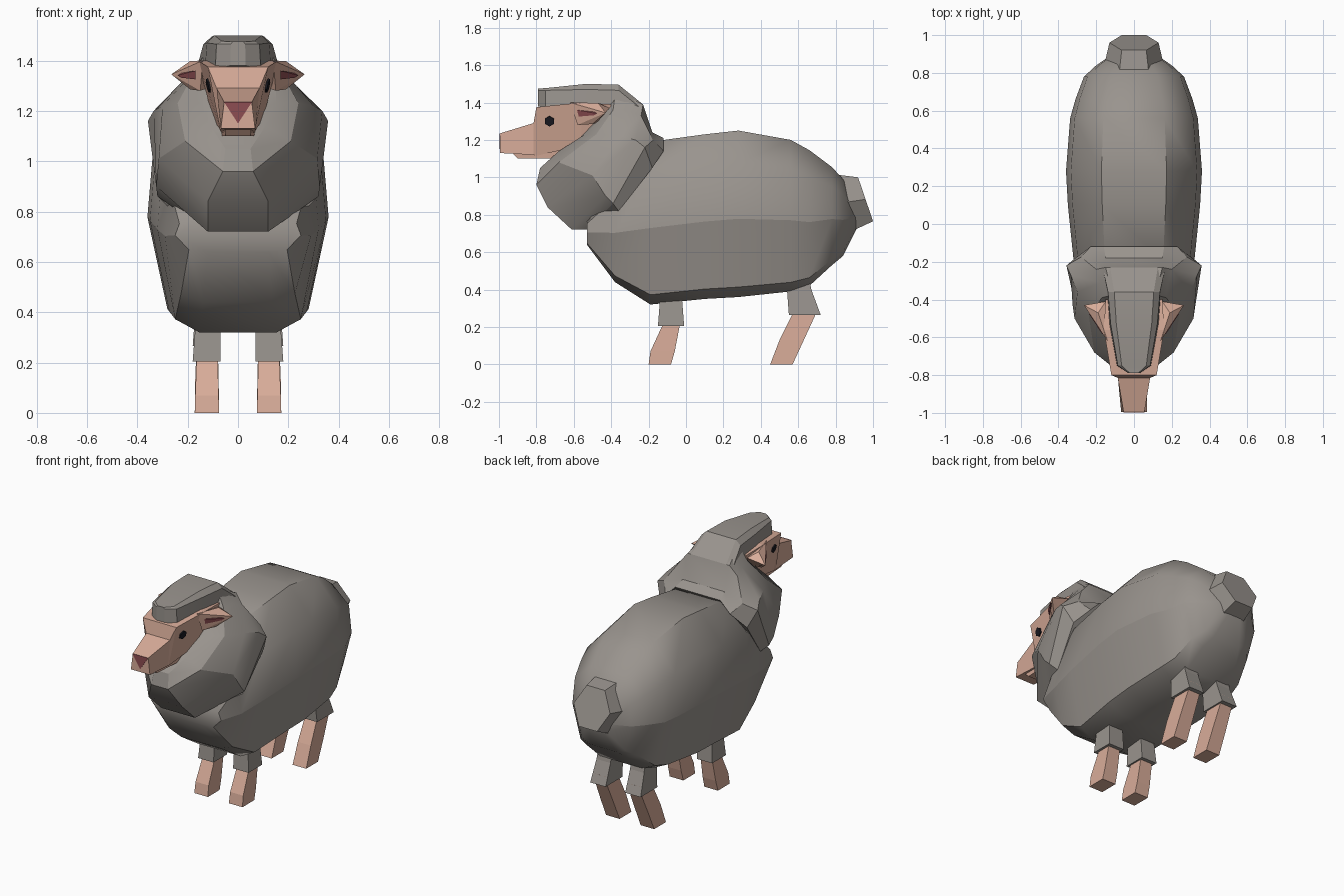
import bpy, bmesh, math
from mathutils import Vector


def material(name, rgb):
    m = bpy.data.materials.new(name)
    m.diffuse_color = (*rgb, 1)
    return m


WOOL = material("wool", (0.32, 0.295, 0.27))
SKIN = material("skin", (0.69, 0.415, 0.32))
RED = material("dark_red", (0.27, 0.075, 0.085))
BLACK = material("black", (0.01, 0.01, 0.015))


def finish(name, bm, mat, smooth=None):
    bmesh.ops.recalc_face_normals(bm, faces=bm.faces)
    me = bpy.data.meshes.new(name)
    bm.to_mesh(me)
    bm.free()
    ob = bpy.data.objects.new(name, me)
    bpy.context.collection.objects.link(ob)
    me.materials.append(mat)
    if smooth:
        bpy.ops.object.select_all(action='DESELECT')
        ob.select_set(True)
        bpy.context.view_layer.objects.active = ob
        bpy.ops.object.shade_smooth_by_angle(angle=math.radians(smooth))
    return ob


def loft(name, rings, mat=WOOL, smooth=None):
    """Skin closed rings of points and cap both ends."""
    bm = bmesh.new()
    vs = [[bm.verts.new(p) for p in r] for r in rings]
    n = len(vs[0])
    for a, b in zip(vs, vs[1:]):
        for i in range(n):
            j = (i + 1) % n
            bm.faces.new((a[i], a[j], b[j], b[i]))
    bm.faces.new(vs[0])
    bm.faces.new(vs[-1][::-1])
    return finish(name, bm, mat, smooth)


def mirrored(half):
    return list(half) + [(-x, y, z) for x, y, z in reversed(half)]


def hull(name, pts, mat):
    bm = bmesh.new()
    for p in pts:
        bm.verts.new(p)
    bmesh.ops.convex_hull(bm, input=bm.verts[:])
    return finish(name, bm, mat)


# Fleece body: one section scaled along y (y, bottom, top, half width)
SECTION = [(0.48, 0), (0.78, 0.06), (1, 0.47), (0.93, 0.80), (0.48, 1)]
BODY = [(-0.53, 0.64, 0.78, 0.25), (-0.38, 0.44, 1.00, 0.29),
        (-0.19, 0.32, 1.19, 0.32), (0.10, 0.35, 1.23, 0.35),
        (0.28, 0.36, 1.25, 0.36), (0.56, 0.39, 1.20, 0.338),
        (0.66, 0.42, 1.145, 0.31), (0.78, 0.53, 1.055, 0.265),
        (0.84, 0.58, 0.99, 0.20), (0.915, 0.73, 0.85, 0.09)]
body = loft("body", [mirrored([(w * u, y, b + (t - b) * v) for u, v in SECTION])
                     for y, b, t, w in BODY], smooth=42)
for e in body.data.edges:  # crease along the widest line
    if {v % 10 for v in e.vertices} in ({2}, {7}):
        e.use_edge_sharp = True

# Neck fleece: slanted rings from behind the rim to the face opening
loft("neck_fleece", [mirrored(h) for h in (
    [(0.16, -0.12, 1.21), (0.23, -0.12, 1.14), (0.31, -0.18, 1.05),
     (0.28, -0.36, 0.82), (0.10, -0.48, 0.74)],
    [(0.15, -0.18, 1.24), (0.28, -0.175, 1.20), (0.358, -0.22, 1.16),
     (0.32, -0.39, 0.86), (0.12, -0.53, 0.72)],
    [(0.15, -0.23, 1.39), (0.20, -0.24, 1.33), (0.335, -0.27, 1.20),
     (0.325, -0.43, 0.90), (0.12, -0.61, 0.72)],
    [(0.13, -0.31, 1.43), (0.18, -0.31, 1.36), (0.30, -0.36, 1.22),
     (0.315, -0.50, 1.01), (0.12, -0.74, 0.84)],
    [(0.13, -0.38, 1.43), (0.17, -0.39, 1.36), (0.24, -0.48, 1.23),
     (0.21, -0.68, 1.08), (0.06, -0.80, 0.96)],
    [(0.10, -0.42, 1.38), (0.15, -0.43, 1.34), (0.15, -0.54, 1.23),
     (0.11, -0.68, 1.14), (0.05, -0.78, 1.05)])], smooth=25)

# Fleece cap on top of the head (y, bottom, shoulder, top, half width)
CAP = [(-0.79, 1.38, 1.465, 1.475, 0.03), (-0.75, 1.37, 1.465, 1.477, 0.09),
       (-0.53, 1.39, 1.47, 1.50, 0.13), (-0.36, 1.32, 1.465, 1.495, 0.145),
       (-0.23, 1.25, 1.36, 1.39, 0.175)]
loft("head_fleece", [mirrored([(w, y, b), (w * 0.95, y, s), (w * 0.72, y, t)])
                     for y, b, s, t, w in CAP], smooth=15)

# Head (y, top half width, top, bottom half width, bottom)
HEAD = [(-0.995, 0.055, 1.235, 0.068, 1.13), (-0.815, 0.085, 1.29, 0.07, 1.12),
        (-0.80, 0.12, 1.375, 0.065, 1.115), (-0.56, 0.16, 1.40, 0.10, 1.17),
        (-0.40, 0.15, 1.39, 0.12, 1.25)]
loft("head", [mirrored([(wt, y, t), (wb, y, b)]) for y, wt, t, wb, b in HEAD], SKIN)
loft("jaw", [mirrored([(w, y0, 1.15), (w * 0.9, y1, 1.10)])
             for w, y0, y1 in ((0.055, -0.95, -0.90), (0.075, -0.62, -0.66))], SKIN)
hull("nose", [(0.056, -0.998, 1.236), (-0.056, -0.998, 1.236), (0, -0.998, 1.15),
              (0.05, -0.98, 1.23), (-0.05, -0.98, 1.23), (0, -0.98, 1.16)], RED)

# Tail: hexagonal stub
loft("tail", [mirrored([(w * 0.5, y0, z0), (w, (y0 + y1) / 2, (z0 + z1) / 2),
                        (w * 0.5, y1, z1)])
              for w, y0, z0, y1, z1 in ((0.165, 0.76, 1.02, 0.86, 0.70),
                                        (0.13, 0.92, 1.00, 1.0, 0.765))])

# Leg outlines as levels: (z, y front, y back, x inner, x outer)
LEGS = {
    "front": ([(0.40, -0.135, -0.025, 0.07, 0.165), (0.205, -0.15, -0.01, 0.07, 0.18)],
              [(0.26, -0.11, -0.02, 0.08, 0.16), (0.20, -0.13, -0.035, 0.08, 0.165),
               (0.07, -0.19, -0.06, 0.077, 0.17), (0, -0.20, -0.08, 0.075, 0.172)]),
    "back": ([(0.50, 0.54, 0.65, 0.07, 0.165), (0.40, 0.54, 0.67, 0.07, 0.17),
              (0.265, 0.55, 0.72, 0.07, 0.18)],
             [(0.32, 0.59, 0.70, 0.08, 0.16), (0.26, 0.565, 0.69, 0.08, 0.165),
              (0.13, 0.50, 0.63, 0.077, 0.17), (0, 0.45, 0.57, 0.075, 0.172)]),
}
for side, s in (("left", 1), ("right", -1)):
    for place, (cuff, leg) in LEGS.items():
        for part, levels, mat in (("cuff", cuff, WOOL), ("leg", leg, SKIN)):
            loft(f"{place}_{part}_{side}",
                 [[(s * a, f, z), (s * b, f, z), (s * b, k, z), (s * a, k, z)]
                  for z, f, k, a, b in levels], mat)

    # Ear with a dark inner patch
    hull(f"ear_{side}", [(s * x, y, z) for x, y, z in (
        (0.14, -0.62, 1.40), (0.15, -0.58, 1.28), (0.19, -0.47, 1.398),
        (0.19, -0.50, 1.285), (0.265, -0.43, 1.345), (0.15, -0.41, 1.37),
        (0.12, -0.48, 1.29))], SKIN)
    hull(f"inner_ear_{side}", [(s * x, y, z) for x, y, z in (
        (0.168, -0.583, 1.36), (0.168, -0.573, 1.325), (0.227, -0.49, 1.332),
        (0.239, -0.475, 1.341), (0.225, -0.49, 1.35), (0.17, -0.50, 1.34))], RED)

    # Eye: hexagonal disc lying on the cheek
    bm = bmesh.new()
    bmesh.ops.create_cone(bm, cap_ends=True, segments=6, radius1=0.028,
                          radius2=0.028, depth=0.008)
    eye = finish(f"eye_{side}", bm, BLACK)
    eye.rotation_mode = 'QUATERNION'
    eye.rotation_quaternion = Vector((s, -0.17, -0.22)).to_track_quat('Z', 'Y')
    eye.location = (s * 0.1175, -0.73, 1.30)
